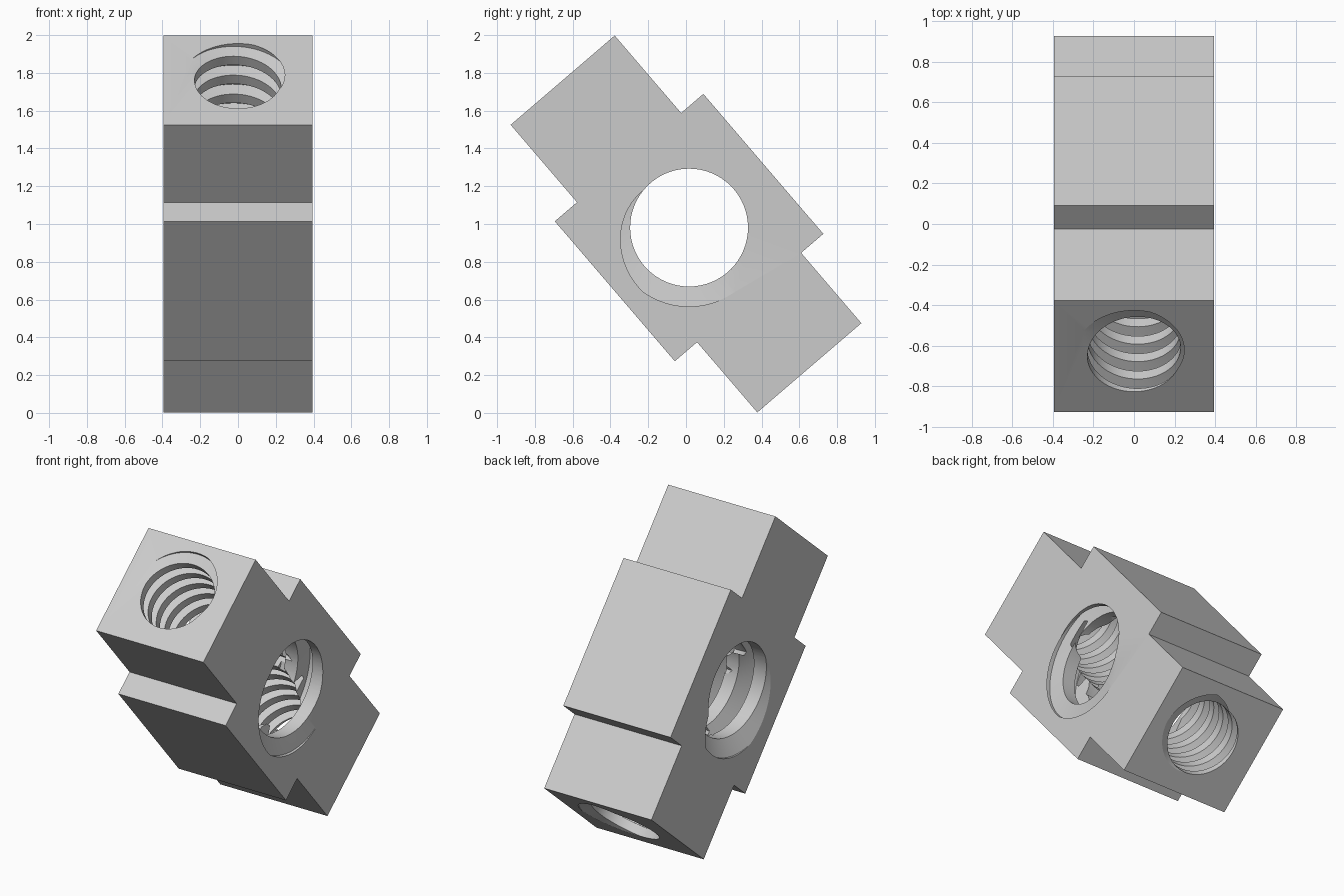
import bpy, bmesh, math
from mathutils import Matrix, Vector

cube = bpy.data.objects.get("Cube")
if cube:
    bpy.data.objects.remove(cube, do_unlink=True)

HALF = 0.395          # half thickness along x
STEPS = 64            # segments around each thread

metal = bpy.data.materials.new("plain_grey")
metal.use_nodes = True
grey = (0.6, 0.6, 0.6, 1)
metal.diffuse_color = grey
metal.node_tree.nodes["Principled BSDF"].inputs["Base Color"].default_value = grey


def make_object(name, bm):
    bmesh.ops.recalc_face_normals(bm, faces=bm.faces)
    if bm.calc_volume(signed=True) < 0:
        bmesh.ops.reverse_faces(bm, faces=bm.faces)
    mesh = bpy.data.meshes.new(name)
    bm.to_mesh(mesh)
    bm.free()
    mesh.materials.append(metal)
    obj = bpy.data.objects.new(name, mesh)
    bpy.context.collection.objects.link(obj)
    return obj


def thread_cutter(name, frame, minor, major, pitch, end, phase, length):
    """Solid right-handed screw whose groove meets height `end` at angle `phase`."""
    inner = 0.08
    profile = [(0, minor), (inner, major), (0.28, major), (0.54, minor)]
    n = len(profile)
    turns = math.ceil(length / pitch) + 4
    bm = bmesh.new()
    columns = []
    for j in range(STEPS):
        a = math.tau * j / STEPS
        column = []
        for t in range(turns + 1):
            for off, r in profile:
                z = end + pitch * (t - turns + 2 + off - inner + j / STEPS - phase / 360)
                column.append(bm.verts.new((r * math.cos(a), r * math.sin(a), z)))
        columns.append(column)
    top = (turns - 1) * n
    # helical wall, joined one turn higher at the seam
    for j in range(STEPS):
        here = columns[j]
        there = columns[j + 1] if j + 1 < STEPS else columns[0][n:]
        for k in range(top):
            a, b, c, d = here[k], there[k], there[k + 1], here[k + 1]
            bm.faces.new((a, b, c))
            bm.faces.new((a, c, d))
    # fan caps, hidden outside the block
    for row in (0, top):
        ring = [c[row] for c in columns] + [columns[0][row + k] for k in range(n, 0, -1)]
        hub = bm.verts.new((0, 0, sum(v.co.z for v in ring) / len(ring)))
        for i, v in enumerate(ring):
            bm.faces.new((hub, v, ring[(i + 1) % len(ring)]))
    bmesh.ops.delete(bm, geom=[v for v in bm.verts if not v.link_faces], context='VERTS')
    bm.transform(frame)
    obj = make_object(name, bm)
    obj.hide_render = True
    return obj


def axis_frame(x, y, z, origin):
    m = Matrix((x, y, z)).transposed().to_4x4()
    m.translation = origin
    return m


# Tilted cross-shaped block, extruded along x
long_dir = Vector((0, -0.651, 0.759))
short_dir = Vector((0, 0.759, 0.651))
centre = Vector((0, 0, 1))
end_l, end_w, mid_l, mid_w = 1.003, 0.363, 0.488, 0.518
shift = -0.025        # the wide middle sits slightly toward the lower end
upper, lower = shift + mid_l, shift - mid_l
side = [(end_l, end_w), (upper, end_w), (upper, mid_w),
        (lower, mid_w), (lower, end_w), (-end_l, end_w)]
outline = side + [(l, -w) for l, w in reversed(side)]
bm = bmesh.new()
base = bm.faces.new([bm.verts.new(centre + long_dir * l + short_dir * w - Vector((HALF, 0, 0)))
                     for l, w in outline])
extruded = bmesh.ops.extrude_face_region(bm, geom=[base])["geom"]
bmesh.ops.translate(bm, vec=(2 * HALF, 0, 0),
                    verts=[g for g in extruded if isinstance(g, bmesh.types.BMVert)])
block = make_object("threaded_block", bm)

# Wide cross hole and narrow lengthwise hole
X, Y, Z = Vector((1, 0, 0)), Vector((0, 1, 0)), Vector((0, 0, 1))
cutters = [
    thread_cutter("cross_thread_cutter", axis_frame(Y, Z, X, centre + long_dir * shift),
                  0.312, 0.418, 0.2, HALF, 306, 2 * HALF),
    thread_cutter("long_thread_cutter", axis_frame(X, short_dir, long_dir, centre),
                  0.23, 0.298, 0.132, end_l, 146, 2 * end_l),
]
for cutter in cutters:
    mod = block.modifiers.new(cutter.name, 'BOOLEAN')
    mod.operation = 'DIFFERENCE'
    mod.solver = 'EXACT'
    mod.object = cutter

# Bake the cuts and remove the helpers
bpy.context.view_layer.update()
evaluated = block.evaluated_get(bpy.context.evaluated_depsgraph_get())
result = bpy.data.meshes.new_from_object(evaluated)
block.modifiers.clear()
block.data = result
for cutter in cutters:
    bpy.data.objects.remove(cutter, do_unlink=True)

bpy.ops.object.select_all(action='DESELECT')
block.select_set(True)
bpy.context.view_layer.objects.active = block
bpy.ops.object.shade_smooth_by_angle(angle=math.radians(25))
